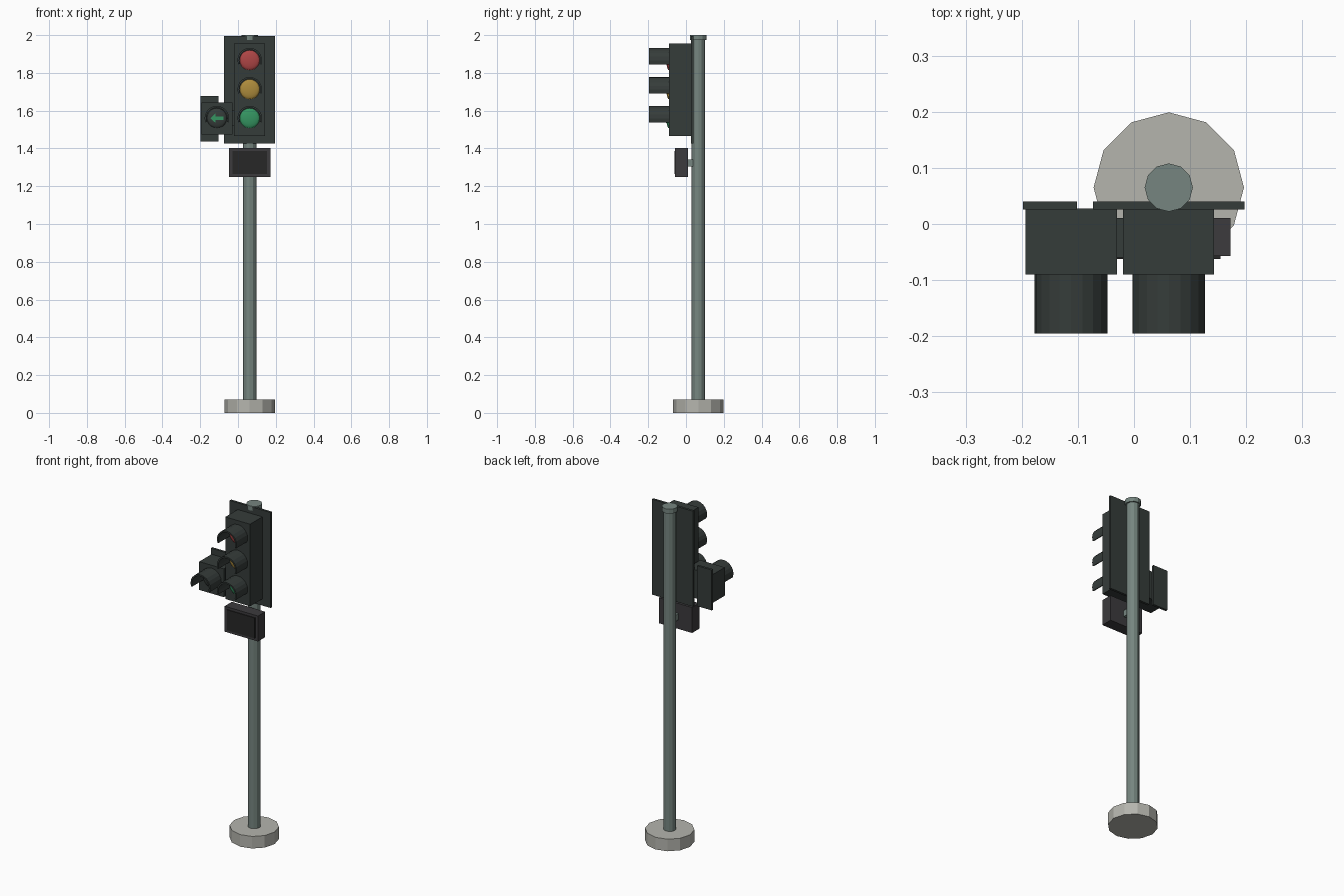
import bpy, bmesh
from math import sin, cos, radians
from mathutils import Matrix, Vector

if "Cube" in bpy.data.objects:
    bpy.data.objects.remove(bpy.data.objects["Cube"])


def material(name, rgb):
    m = bpy.data.materials.new(name)
    m.diffuse_color = (*rgb, 1)
    m.use_nodes = True
    m.node_tree.nodes["Principled BSDF"].inputs["Base Color"].default_value = m.diffuse_color
    return m


DARK = material("dark_housing", (0.036, 0.045, 0.042))
STEEL = material("pole_steel", (0.18, 0.235, 0.215))
STONE = material("concrete", (0.46, 0.46, 0.42))
RED = material("red_lens", (0.42, 0.06, 0.06))
AMBER = material("amber_lens", (0.42, 0.26, 0.045))
GREEN = material("green_lens", (0.035, 0.30, 0.12))
FRAME = material("display_frame", (0.045, 0.043, 0.047))
SCREEN = material("display_screen", (0.02, 0.02, 0.02))


def finish(name, bm, mat):
    bmesh.ops.recalc_face_normals(bm, faces=bm.faces)
    me = bpy.data.meshes.new(name)
    bm.to_mesh(me)
    bm.free()
    me.materials.append(mat)
    ob = bpy.data.objects.new(name, me)
    bpy.context.collection.objects.link(ob)
    return ob


def box(name, x, y, z, mat):
    """Box from (min, max) pairs."""
    bm = bmesh.new()
    spans = (x, y, z)
    size = [b - a for a, b in spans]
    mid = Vector([(a + b) / 2 for a, b in spans])
    bmesh.ops.create_cube(bm, size=1, matrix=Matrix.Translation(mid) @ Matrix.Diagonal((*size, 1)))
    return finish(name, bm, mat)


def cylinder(name, x, y, z, r, mat, sides=12):
    bm = bmesh.new()
    bmesh.ops.create_cone(bm, cap_ends=True, segments=sides, radius1=r, radius2=r, depth=z[1] - z[0],
                          matrix=Matrix.Translation((x, y, (z[0] + z[1]) / 2)))
    return finish(name, bm, mat)


def extrude_profile(name, points, y, mat):
    """Extrude an outline in the xz plane between two y values."""
    bm = bmesh.new()
    face = bm.faces.new([bm.verts.new((px, y[0], pz)) for px, pz in points])
    new = bmesh.ops.extrude_face_region(bm, geom=[face])["geom"]
    bmesh.ops.translate(bm, vec=(0, y[1] - y[0], 0), verts=[v for v in new if isinstance(v, bmesh.types.BMVert)])
    return finish(name, bm, mat)


FRONT = -0.09    # front face of both housings


def lens(name, x, z, mat):
    """Shallow dome bulging from the housing front."""
    bm = bmesh.new()
    bmesh.ops.create_uvsphere(bm, u_segments=20, v_segments=10, radius=1,
                              matrix=Matrix.Translation((x, FRONT, z))
                              @ Matrix.Diagonal((0.053, 0.014, 0.053, 1))
                              @ Matrix.Rotation(radians(90), 4, 'X'))
    bmesh.ops.bisect_plane(bm, geom=bm.verts[:] + bm.edges[:] + bm.faces[:],
                           plane_co=(x, FRONT, z), plane_no=(0, 1, 0), clear_outer=True)
    for f in bm.faces:
        f.smooth = True
    return finish(name, bm, mat)


def visor(name, x, z):
    """Open-bottomed hood over a lens."""
    angles = [radians(-20 + 220 * i / 12) for i in range(13)]
    outline = [(x + 0.065 * cos(a), z + 0.065 * sin(a)) for a in angles]
    outline += [(x + 0.056 * cos(a), z + 0.056 * sin(a)) for a in reversed(angles)]
    return extrude_profile(name, outline, (-0.195, FRONT), DARK)


# base, pole and cap
PX, PY = 0.062, 0.065
cylinder("base", PX, PY, (0, 0.072), 0.134, STONE)
cylinder("pole", PX, PY, (0.07, 1.98), 0.035, STEEL)
cylinder("pole_cap", PX, PY, (1.973, 2.0), 0.043, STEEL)

# main signal head
box("main_backplate", (-0.073, 0.197), (0.026, 0.04), (1.425, 1.995), DARK)
box("main_housing", (-0.02, 0.143), (FRONT, 0.028), (1.465, 1.955), DARK)
for label, z, mat in (("red", 1.867, RED), ("amber", 1.713, AMBER), ("green", 1.56, GREEN)):
    lens(label + "_lens", PX, z, mat)
    visor(label + "_visor", PX, z)

# side arrow head
AX, AZ = -0.112, 1.56
box("arrow_backplate", (-0.198, -0.102), (0.026, 0.04), (1.436, 1.677), DARK)
box("arrow_housing", (-0.193, -0.03), (FRONT, 0.028), (1.473, 1.642), DARK)
box("arrow_connector", (-0.035, -0.015), (-0.06, 0.011), (1.52, 1.60), DARK)
lens("arrow_lens", AX, AZ, DARK)
visor("arrow_visor", AX, AZ)
shape = [(-0.034, 0), (-0.006, 0.026), (-0.006, 0.009), (0.034, 0.009),
         (0.034, -0.009), (-0.006, -0.009), (-0.006, -0.026)]
extrude_profile("arrow_symbol", [(AX + a, AZ + b) for a, b in shape], (-0.107, -0.094), GREEN)

# lower display box on its bracket
box("display_box", (-0.048, 0.172), (-0.057, 0.011), (1.25, 1.402), FRAME)
box("display_screen", (-0.03, 0.154), (-0.062, -0.05), (1.265, 1.387), SCREEN)
box("display_bracket", (0.042, 0.082), (0.008, 0.04), (1.305, 1.342), STEEL)
